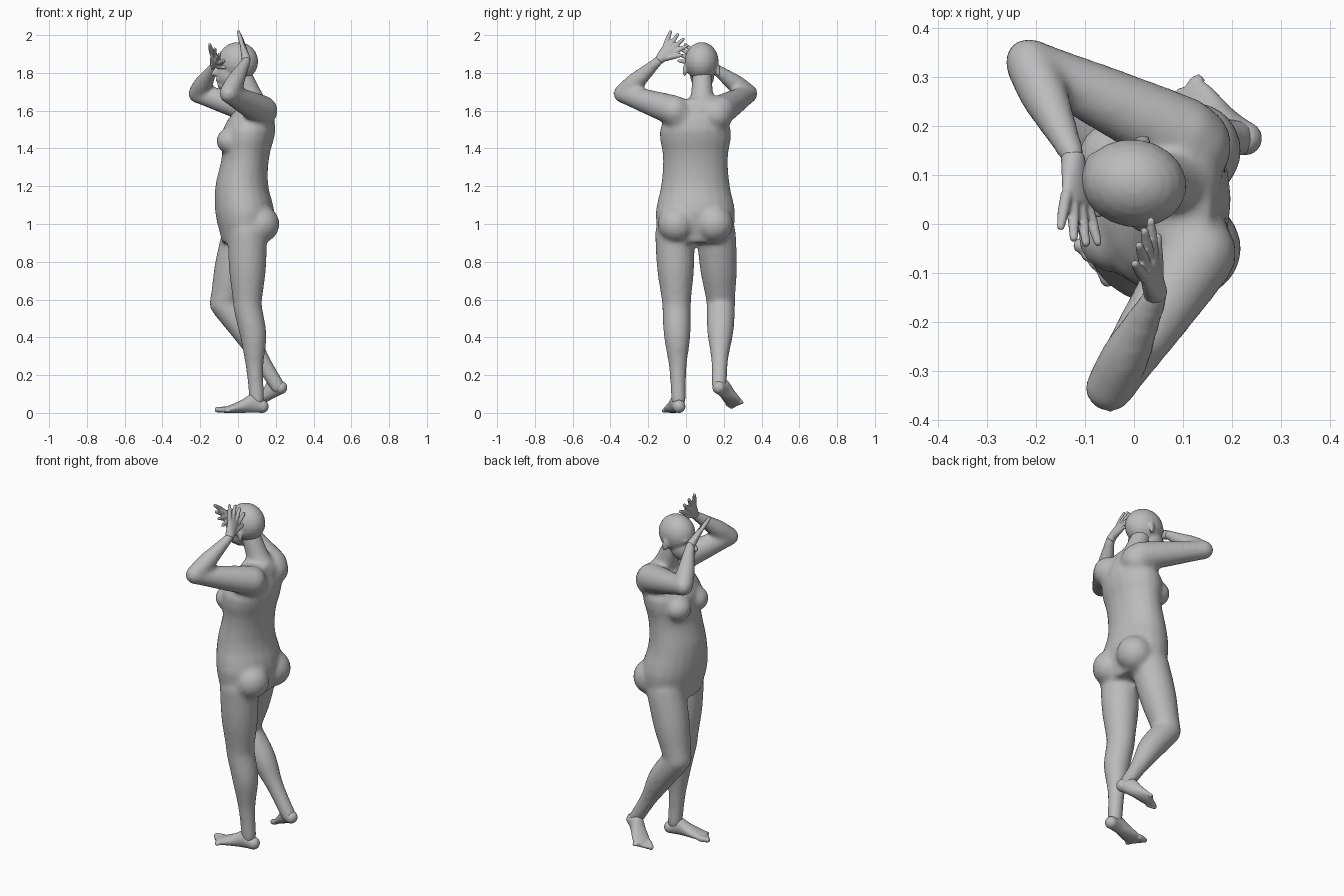
import bpy, bmesh, math
from mathutils import Vector, Matrix

cube = bpy.data.objects.get("Cube")
if cube:
    bpy.data.objects.remove(cube)

GREY = (.5, .5, .5, 1)
BACK, LATERAL, UP = Vector((1, 0, 0)), Vector((0, 1, 0)), Vector((0, 0, 1))
clay = bpy.data.materials.new("grey_clay")
clay.use_nodes = True
clay.diffuse_color = GREY
clay.node_tree.nodes["Principled BSDF"].inputs["Base Color"].default_value = GREY


def sample(values, t):
    """Read a smooth curve through evenly spaced values at t from start to end."""
    last = len(values) - 1
    i = min(int(t * last), last - 1)
    f = t * last - i
    a, b = values[i], values[i + 1]
    before, after = values[max(i - 1, 0)], values[min(i + 2, last)]
    leave, arrive = (b - before) / 2, (after - a) / 2
    return (a + f * leave + f ** 2 * (3 * (b - a) - 2 * leave - arrive)
            + f ** 3 * (2 * (a - b) + leave + arrive))


def ball(bm, centre, radii, yaw=0, pitch=0):
    place = (Matrix.Translation(centre) @ Matrix.Rotation(yaw, 4, 'Z')
             @ Matrix.Rotation(pitch, 4, 'Y') @ Matrix.Diagonal((*radii, 1)))
    bmesh.ops.create_uvsphere(bm, u_segments=20, v_segments=12, radius=1, matrix=place)


def tube(bm, start, end, widths, depths=None, side=None, shift=(0, 0), bow=BACK):
    """Limb with smoothly varying sections; shift pushes the axis along bow.
    Round limbs get ball ends, shaped ones (with a side axis) are cut flat."""
    start, end = Vector(start), Vector(end)
    along = (end - start).normalized()
    across = side or along.orthogonal()
    across = (across - along * across.dot(along)).normalized()
    through = along.cross(across)
    steps, count = 14, 20
    loops = []
    for step in range(steps + 1):
        t = step / steps
        centre = start.lerp(end, t) + bow * sample(shift, t)
        w, d = sample(widths, t), sample(depths or widths, t)
        angles = [math.tau * k / count for k in range(count)]
        loops.append([bm.verts.new(centre + across * w * math.cos(a) + through * d * math.sin(a))
                      for a in angles])
    for low, high in zip(loops, loops[1:]):
        for k in range(count):
            bm.faces.new((low[k - 1], low[k], high[k], high[k - 1]))
    bm.faces.new(loops[0][::-1])
    bm.faces.new(loops[-1])
    if not side:
        ball(bm, start, [widths[0]] * 3)
        ball(bm, end, [widths[-1]] * 3)


def finish(bm, name, voxel, rounds):
    """Fuse the overlapping forms into one skin and soften the joins."""
    bmesh.ops.recalc_face_normals(bm, faces=bm.faces)
    mesh = bpy.data.meshes.new(name)
    bm.to_mesh(mesh)
    bm.free()
    mesh.materials.append(clay)
    part = bpy.data.objects.new(name, mesh)
    bpy.context.collection.objects.link(part)
    fuse = part.modifiers.new("fuse", 'REMESH')
    fuse.mode, fuse.voxel_size, fuse.use_smooth_shade = 'VOXEL', voxel, True
    soften = part.modifiers.new("soften", 'SMOOTH')
    soften.factor, soften.iterations = .5, rounds


def hand(name, wrist, middle_tip, across):
    """Tapered palm, four fanned fingers and a thumb."""
    bm = bmesh.new()
    wrist, reach = Vector(wrist), Vector(middle_tip) - Vector(wrist)
    across = Vector(across)
    across = (across - reach * across.dot(reach) / reach.length_squared).normalized()
    tube(bm, wrist, wrist + reach * .55, (.025, .035, .042), (.025, .02, .015), across)
    for i in range(4):
        spread = across * (i - 1.5) * .022
        length = 1 - .07 * abs(i - 1.5)
        tube(bm, wrist + reach * .5 + spread, wrist + reach * length + spread * 1.8, (.012, .012, .009))
    tube(bm, wrist + reach * .2 - across * .02, wrist + reach * .55 - across * .07, (.017, .014, .01))
    finish(bm, name, .005, 3)


def foot(name, heel, toe, lift, inner):
    """Wedge foot with rounded heel and five toes; inner is the big toe's side."""
    bm = bmesh.new()
    heel, along = Vector(heel), Vector(toe) - Vector(heel)
    lift = (lift - along * lift.dot(along) / along.length_squared).normalized()
    side = along.cross(lift).normalized() * inner
    heights = (.034, .05, .036, .024, .015)
    tube(bm, heel + along * .13, heel + along * .85, (.034, .037, .043, .05, .05), heights, side,
         heights, lift)
    ball(bm, heel + along * .13 + lift * .034, [.035] * 3)
    for i in range(5):
        radius = .017 - .0015 * i
        place = heel + lift * radius + side * (.038 - .021 * i)
        tube(bm, place + along * .8, place + along * (.94 - .04 * i), (radius, radius * .9))
    finish(bm, name, .006, 4)


bm = bmesh.new()
# Torso from hips to collar
tube(bm, (0, .05, .9), (0, .05, 1.66), (.19, .212, .182, .172, .188, .09),
     (.12, .157, .14, .125, .14, .07), LATERAL, (.035, .037, .02, .04, .06, .09))
for s in (-1, 1):
    sideways = LATERAL * s
    ball(bm, Vector((-.04, .055, 1.44)) + sideways * .08, (.075, .075, .07))   # chest
    ball(bm, Vector((.12, .05, 1)) + sideways * .1, (.1, .1, .1))              # seat
    ball(bm, Vector((.11, .06, 1.58)) + sideways * .1, (.09, .09, .09))        # shoulder
# Neck
tube(bm, (.1, .085, 1.6), (.01, .085, 1.82), (.08, .062, .055, .05))

# Legs, the second one stepping with a bent knee
for hip, knee, ankle in (((.05, -.06, .95), (.05, -.05, .57), (.1, -.04, .07)),
                         ((.02, .16, .95), (-.075, .185, .58), (.21, .175, .14))):
    tube(bm, hip, knee, (.104, .098, .076))
    tube(bm, knee, ankle, (.076, .07, .046, .04), shift=(0, .015, .005, 0))

# Arms, elbows raised and wrists at the brow
wrist_a, wrist_b = (.045, -.145, 1.865), (-.125, .14, 1.835)
for shoulder, elbow, wrist in (((.13, -.06, 1.6), (-.05, -.335, 1.69), wrist_a),
                               ((.1, .18, 1.6), (-.215, .33, 1.69), wrist_b)):
    tube(bm, shoulder, elbow, (.08, .066, .05))
    tube(bm, elbow, wrist, (.05, .05, .038, .027))
finish(bm, "body", .012, 9)

# Head with jaw, chin, lips, nose, brow and ears
bm = bmesh.new()
ball(bm, (0, .083, 1.86), (.108, .09, .103), -.15)
ball(bm, (-.04, .086, 1.79), (.072, .065, .08), -.1, .2)
ball(bm, (-.075, .09, 1.735), (.034, .034, .026))
ball(bm, (-.105, .09, 1.763), (.014, .026, .012))
tube(bm, (-.1, .09, 1.845), (-.128, .09, 1.795), (.01, .014))
for s in (-1, 1):
    sideways = LATERAL * s
    tube(bm, (-.097, .09, 1.852), Vector((-.08, .09, 1.85)) + sideways * .04, (.015, .017))
    ball(bm, Vector((.015, .082, 1.815)) + sideways * .088, (.02, .01, .036), s * .3, -.2)
finish(bm, "head", .007, 4)

# Hands and feet
hand("raised_hand", wrist_a, (.015, -.025, 1.995), (-.3, -.8, .7))
hand("shading_hand", wrist_b, (-.11, -.04, 1.915), (-.6, .4, .6))
foot("standing_foot", (.165, -.03, 0), (-.12, -.085, 0), UP, 1)
foot("stepping_foot", (.265, .155, .115), (.075, .28, .02), UP - BACK * .25, -1)
